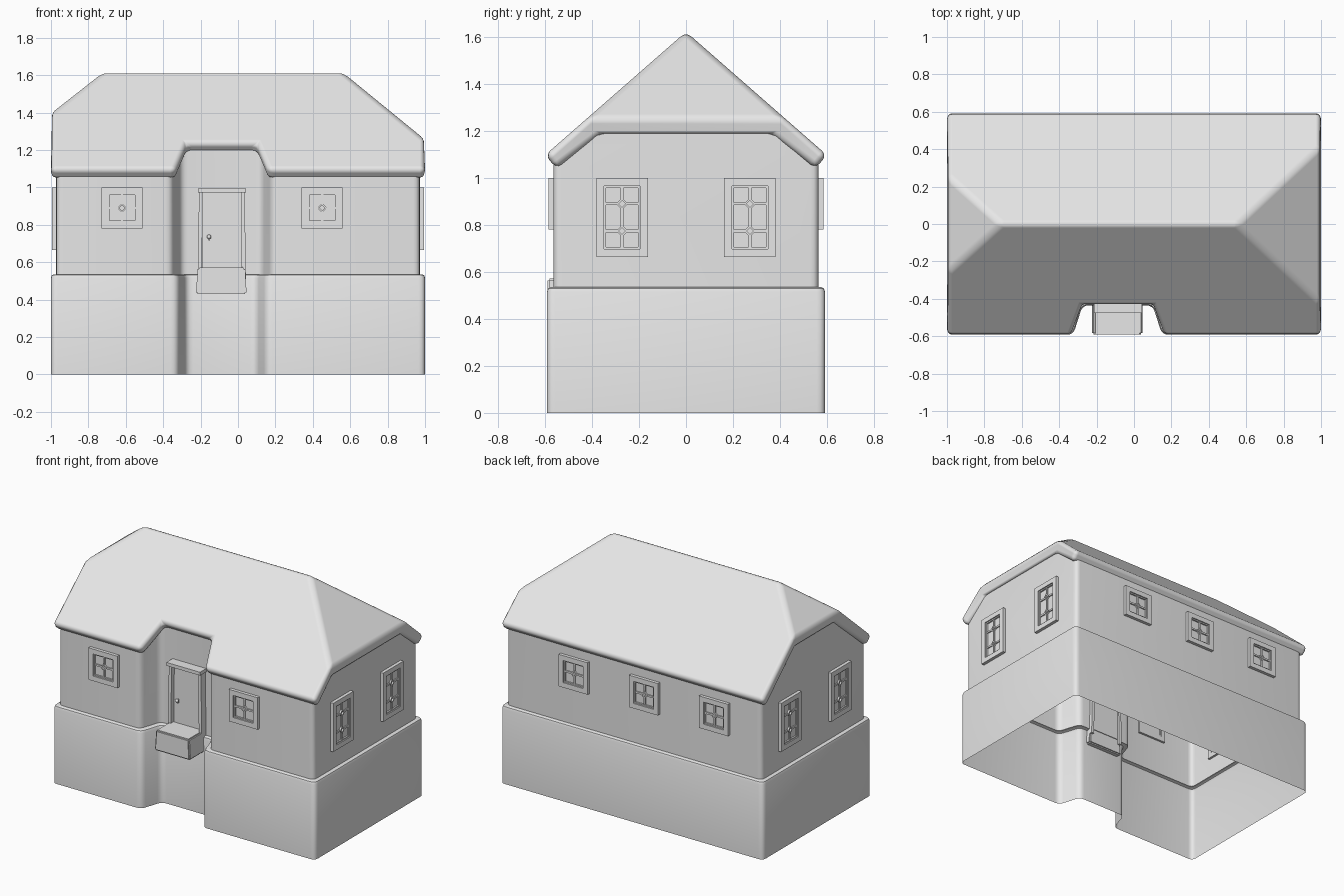
import bpy, bmesh
from math import pi, radians
from mathutils import Matrix, Vector

if "Cube" in bpy.data.objects:
    bpy.data.objects.remove(bpy.data.objects["Cube"])

GREY = (0.8, 0.8, 0.8, 1)
stone = bpy.data.materials.new("plain grey")
stone.use_nodes = True
stone.diffuse_color = GREY
stone.node_tree.nodes["Principled BSDF"].inputs["Base Color"].default_value = GREY


def finish(name, bm, matrix=Matrix(), angle=40):
    bmesh.ops.recalc_face_normals(bm, faces=bm.faces)
    mesh = bpy.data.meshes.new(name)
    bm.to_mesh(mesh)
    bm.free()
    mesh.materials.append(stone)
    obj = bpy.data.objects.new(name, mesh)
    obj.matrix_world = matrix
    bpy.context.collection.objects.link(obj)
    bpy.ops.object.select_all(action="DESELECT")
    obj.select_set(True)
    bpy.context.view_layer.objects.active = obj
    bpy.ops.object.shade_smooth_by_angle(angle=radians(angle))
    return obj


def box(bm, x, y, z):
    """Box between the (low, high) pairs given for each axis."""
    size = [b - a for a, b in (x, y, z)]
    mid = [(a + b) / 2 for a, b in (x, y, z)]
    return bmesh.ops.create_cube(
        bm, size=1, matrix=Matrix.Translation(mid) @ Matrix.Diagonal((*size, 1)))["verts"]


def ring(bm, w, h, border, y0, y1, turn=0, z=0):
    """Rectangular border in the xz plane, from depth y0 to y1."""
    def loop(a, b, y):
        spin = Matrix.Rotation(turn, 3, "Y")
        return [bm.verts.new(spin @ Vector((sx * a / 2, 0, sz * b / 2)) + Vector((0, y, z)))
                for sx, sz in ((-1, -1), (1, -1), (1, 1), (-1, 1))]
    loops = [loop(w, h, y0), loop(w, h, y1),
             loop(w - 2 * border, h - 2 * border, y1), loop(w - 2 * border, h - 2 * border, y0)]
    for i in range(4):
        for k in range(4):
            a, b = loops[i], loops[(i + 1) % 4]
            bm.faces.new((a[k], a[(k + 1) % 4], b[(k + 1) % 4], b[k]))


# Roof dimensions shared by the roof and the wall tops
RIDGE, PITCH, EAVE = 1.622, 0.875, 0.6
HIPS = {1: (0.55, 0.42), -1: (-0.71, 0.26)}   # ridge end, half width at the hip's foot


def roof_z(y):
    return RIDGE - PITCH * abs(y)


# Walls: one open shell, wider below than above, with a recess for the door
def outline(d, radius=0.035):
    x, y = 1 - d, 0.592 - d
    pts = [Vector(p) for p in (
        (-x, -y), (-0.325 - d, -y), (-0.275 - d, -0.435 + d), (0.1 + d, -0.435 + d),
        (0.15 + d, -y), (x, -y), (x, y), (-x, y))]
    out = []
    for i, p in enumerate(pts):
        a = p + (pts[i - 1] - p).normalized() * radius
        b = p + (pts[(i + 1) % len(pts)] - p).normalized() * radius
        for k in range(5):
            t = k / 4
            out.append(a * (1 - t) ** 2 + p * 2 * t * (1 - t) + b * t * t)
    return out


bm = bmesh.new()
previous = None
for z, d in ((0, 0), (0.515, 0), (0.53, 0.005), (0.535, 0.015), (0.535, 0.028), (1.7, 0.028)):
    loop = [bm.verts.new((p.x, p.y, z)) for p in outline(d)]
    if previous:
        for k in range(len(loop)):
            n = (k + 1) % len(loop)
            bm.faces.new((previous[k], previous[n], loop[n], loop[k]))
    previous = loop

# Trim the wall tops just inside the roof slab
SINK = 0.05
cuts = [((0, 0, RIDGE - SINK), (0, s * PITCH, 1)) for s in (-1, 1)]
for s, (end, half) in HIPS.items():
    fall = (RIDGE - roof_z(half)) / (1 - abs(end))
    cuts.append(((end, 0, RIDGE - SINK), (s * fall, 0, 1)))
for point, normal in cuts:
    bmesh.ops.bisect_plane(bm, geom=bm.verts[:] + bm.edges[:] + bm.faces[:],
                           plane_co=point, plane_no=normal, clear_outer=True)
finish("walls", bm)

# Roof: four sloping faces, notched over the door, then thickened and rounded
bm = bmesh.new()
corner = {}


def roof_face(points):
    verts = []
    for p in points:
        if p not in corner:
            corner[p] = bm.verts.new((*p, roof_z(p[1])))
        verts.append(corner[p])
    bm.faces.new(verts)


(right_end, right_half), (left_end, left_half) = HIPS[1], HIPS[-1]
notch = [(-0.335, -EAVE), (-0.275, -0.44), (0.1, -0.44), (0.16, -EAVE)]
roof_face([(left_end, 0), (-1, -left_half), (-1, -EAVE), *notch,
           (1, -EAVE), (1, -right_half), (right_end, 0)])
roof_face([(right_end, 0), (1, right_half), (1, EAVE), (-1, EAVE), (-1, left_half), (left_end, 0)])
roof_face([(right_end, 0), (1, -right_half), (1, right_half)])
roof_face([(left_end, 0), (-1, left_half), (-1, -left_half)])
roof = finish("roof", bm, angle=180)
slab = roof.modifiers.new("thickness", "SOLIDIFY")
slab.thickness, slab.offset, slab.use_even_offset = 0.075, -1, True
soft = roof.modifiers.new("rounding", "BEVEL")
soft.width, soft.segments, soft.harden_normals = 0.028, 3, True
soft.limit_method, soft.angle_limit = "ANGLE", radians(25)


# Windows: frame, pane, glazing bars and a diamond at each crossing
def window(name, h, crossings, place, turn):
    w, border, bar = 0.22, 0.034, 0.006
    bm = bmesh.new()
    ring(bm, w, h, border, -0.022, 0.015)
    ring(bm, w - 2 * border, h - 2 * border, 0.008, -0.014, 0.01)
    gw, gh = w / 2 - border, h / 2 - border
    box(bm, (-gw, gw), (-0.004, 0.004), (-gh, gh))
    stops = [-gh] + [z + s * 0.02 for z in crossings for s in (-1, 1)] + [gh]
    for a, b in zip(stops[::2], stops[1::2]):
        box(bm, (-bar, bar), (-0.012, 0), (a, b))
    for z in crossings:
        for s in (-1, 1):
            box(bm, sorted((s * 0.02, s * gw)), (-0.012, 0), (z - bar, z + bar))
        ring(bm, 0.036, 0.036, 0.008, -0.015, 0, pi / 4, z)
    finish(name, bm, Matrix.Translation(place) @ Matrix.Rotation(turn, 4, "Z"), 20)


WALL_X, WALL_Y = 0.972, 0.564
for i, x in enumerate((-0.62, 0.45)):
    window(f"front_window_{i + 1}", 0.22, [0], (x, -WALL_Y, 0.89), 0)
for i, x in enumerate((-0.62, -0.085, 0.45)):
    window(f"back_window_{i + 1}", 0.22, [0], (x, WALL_Y, 0.89), pi)
for side, s in (("left", 1), ("right", -1)):
    for i, y in enumerate((-0.272, 0.272)):
        window(f"{side}_window_{i + 1}", 0.335, [-0.058, 0.058],
               (s * WALL_X, y, 0.832), s * pi / 2)

# Door, its frame and knob
bm = bmesh.new()
box(bm, (-0.19, 0.02), (-0.425, -0.395), (0.535, 0.98))
finish("door", bm)
bm = bmesh.new()
for inner, outer, lean in ((-0.187, -0.208, -0.008), (0.015, 0.036, 0.006)):
    for v in box(bm, sorted((inner, outer)), (-0.455, -0.385), (0.5, 0.98)):
        if v.co.z < 0.6:
            v.co.x += lean
box(bm, (-0.213, 0.043), (-0.475, -0.39), (0.972, 0.995))
finish("door_frame", bm)
bm = bmesh.new()
bmesh.ops.create_uvsphere(bm, u_segments=12, v_segments=8, radius=0.012,
                          matrix=Matrix.Translation((-0.155, -0.445, 0.735)))
box(bm, (-0.159, -0.151), (-0.44, -0.42), (0.715, 0.74))
finish("door_knob", bm)

# Doorstep, flaring a little toward the ground
bm = bmesh.new()
for v in box(bm, (-0.215, 0.038), (-0.59, -0.4), (0.43, 0.572)):
    if v.co.z < 0.5:
        v.co.x += 0.008 if v.co.x > -0.1 else -0.01
bmesh.ops.bevel(bm, geom=bm.edges[:], offset=0.008, segments=2, affect="EDGES")
finish("doorstep", bm)
